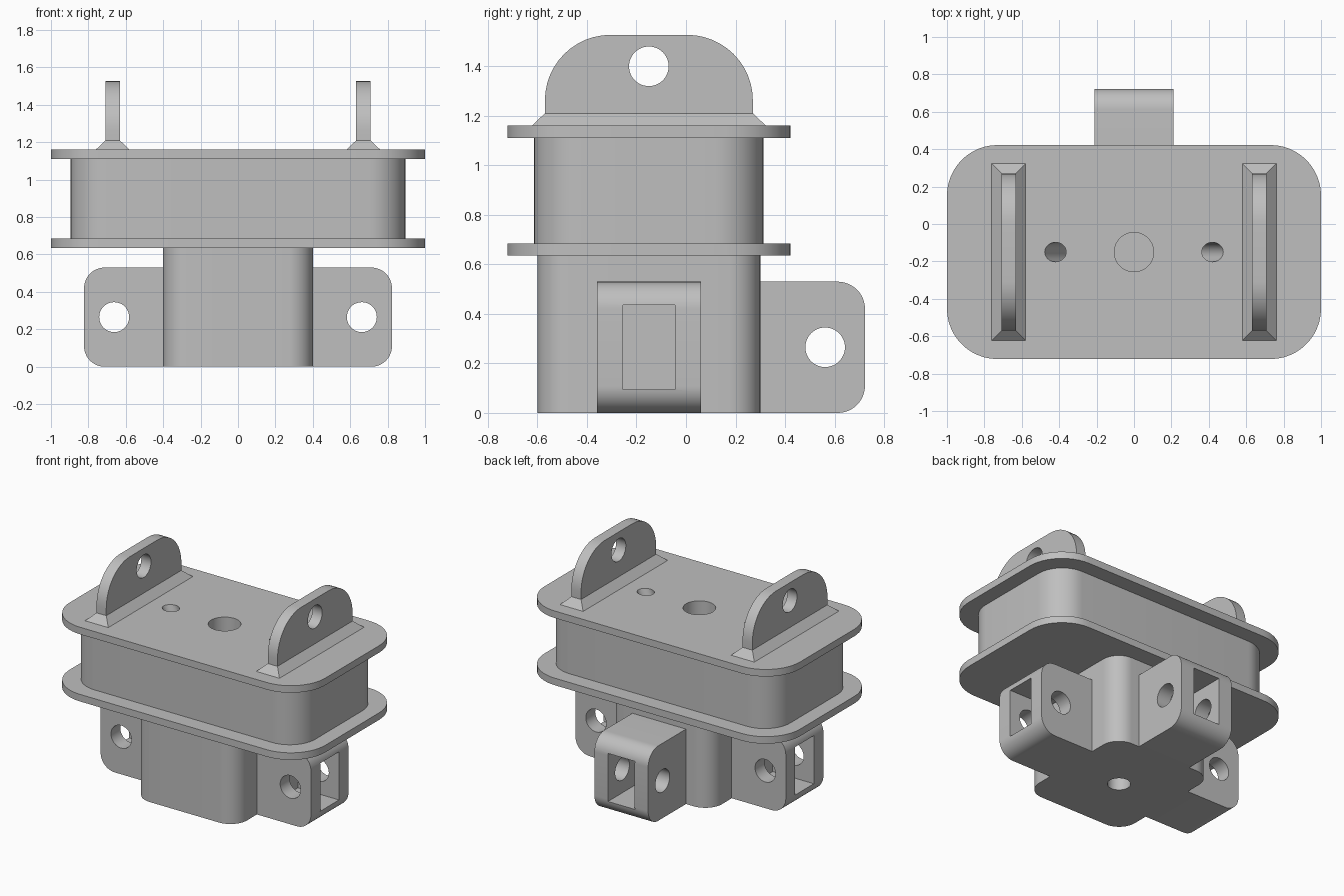
import bpy
import bmesh
from math import sin, cos, pi, radians
from mathutils import Matrix, Vector

default = bpy.data.objects.get("Cube")
if default:
    bpy.data.objects.remove(default, do_unlink=True)

CY = -0.15          # centre line of the body in y

grey = bpy.data.materials.new("plain grey")
grey.use_nodes = True
grey.diffuse_color = (0.52, 0.52, 0.52, 1)
grey.node_tree.nodes["Principled BSDF"].inputs["Base Color"].default_value = (0.52, 0.52, 0.52, 1)


def finish(name, bm, matrix=Matrix()):
    bmesh.ops.transform(bm, matrix=matrix, verts=bm.verts)
    bmesh.ops.recalc_face_normals(bm, faces=bm.faces)
    mesh = bpy.data.meshes.new(name)
    bm.to_mesh(mesh)
    bm.free()
    mesh.materials.append(grey)
    ob = bpy.data.objects.new(name, mesh)
    bpy.context.collection.objects.link(ob)
    return ob


def outline(x0, x1, y0, y1, radii, steps=12):
    """Rectangle with a radius per corner, from lower left, anticlockwise."""
    pts = []
    corners = [(x0, y0, 1, 1), (x1, y0, -1, 1), (x1, y1, -1, -1), (x0, y1, 1, -1)]
    for i, ((x, y, sx, sy), r) in enumerate(zip(corners, radii)):
        if r == 0:
            pts.append((x, y))
            continue
        for k in range(steps + 1):
            a = pi + (i + k / steps) * pi / 2
            pts.append((x + sx * r + r * cos(a), y + sy * r + r * sin(a)))
    return pts


def prism(name, pts, lo, hi, matrix=Matrix()):
    """Extrude a flat outline from lo to hi along local z."""
    bm = bmesh.new()
    face = bm.faces.new([bm.verts.new((x, y, lo)) for x, y in pts])
    new = bmesh.ops.extrude_face_region(bm, geom=[face])["geom"]
    moved = [g for g in new if isinstance(g, bmesh.types.BMVert)]
    bmesh.ops.translate(bm, verts=moved, vec=(0, 0, hi - lo))
    return finish(name, bm, matrix)


def cylinder(radius, length, centre, matrix=Matrix(), tilt=Matrix()):
    bm = bmesh.new()
    bmesh.ops.create_cone(bm, cap_ends=True, segments=48, radius1=radius,
                          radius2=radius, depth=length)
    return finish("cutter", bm, matrix @ Matrix.Translation(centre) @ tilt)


def cut(targets, cutters):
    for target in targets:
        bpy.context.view_layer.objects.active = target
        for cutter in cutters:
            mod = target.modifiers.new("cut", "BOOLEAN")
            mod.operation = "DIFFERENCE"
            mod.solver = "EXACT"
            mod.object = cutter
            bpy.ops.object.modifier_apply(modifier=mod.name)
    for cutter in cutters:
        bpy.data.objects.remove(cutter, do_unlink=True)


def slab(name, half_x, half_y, radius, lo, hi):
    pts = outline(-half_x, half_x, CY - half_y, CY + half_y, [radius] * 4)
    return prism(name, pts, lo, hi)


parts = []

# Main stack: lower block, two flanges and the body between them
block = slab("lower_block", 0.40, 0.45, 0.13, 0, 0.635)
lower_flange = slab("lower_flange", 1.0, 0.572, 0.27, 0.635, 0.685)
body = slab("body", 0.895, 0.463, 0.20, 0.685, 1.11)
upper_flange = slab("upper_flange", 1.0, 0.572, 0.27, 1.11, 1.16)
parts += [block, lower_flange, body, upper_flange]

# Blind holes in the top and the bottom; the small pair leans inwards
top_cutters = [cylinder(0.105, 0.5, (0, CY, 1.1))]
for side in (-1, 1):
    lean = Matrix.Rotation(side * radians(25), 4, "Y")
    shift = Matrix.Translation((0, 0, -0.1))
    top_cutters.append(cylinder(0.052, 0.5, (side * 0.42, CY, 1.16), tilt=lean @ shift))
cut([upper_flange, body], top_cutters)
cut([block], [cylinder(0.075, 0.6, (0, CY, 0))])

# Slotted lugs on the left, right and back of the lower block
stand = Matrix.Rotation(pi / 2, 4, "X")
for name, turn, start in (("left_lug", 0, 0.40), ("right_lug", pi, 0.40),
                          ("back_lug", pi / 2, 0.45)):
    place = Matrix.Translation((0, CY, 0)) @ Matrix.Rotation(turn, 4, "Z")
    end = start + 0.423
    lug = prism(name, outline(start, end, 0, 0.53, [0, 0.11, 0.11, 0]),
                -0.21, 0.21, place @ stand)
    slot = prism("cutter", outline(start + 0.1, end + 0.1, 0.095, 0.435, [0] * 4),
                 -0.105, 0.105, place @ stand)
    pin = cylinder(0.08, 1, (start + 0.262, 0, 0.265), place, stand)
    cut([lug], [slot, pin])
    parts.append(lug)

# Upright eyes on sloped feet
upright = Matrix(((0, 0, 1, 0), (1, 0, 0, 0), (0, 1, 0, 0), (0, 0, 0, 1)))
for name, side in (("left", 1), ("right", -1)):
    x = side * 0.67
    eye = prism(name + "_eye", outline(CY - 0.42, CY + 0.42, 1.21, 1.527, [0, 0.265, 0.265, 0]
                                       [:2] and [0, 0, 0.265, 0.265]),
                -0.038, 0.038, Matrix.Translation((x, 0, 0)) @ upright)
    cut([eye], [cylinder(0.08, 0.5, (x, CY, 1.4), tilt=Matrix.Rotation(pi / 2, 4, "Y"))])

    bm = bmesh.new()
    bmesh.ops.create_cube(bm, size=2)
    for v in bm.verts:
        grow = 0 if v.co.z > 0 else 0.053
        v.co = Vector((x + v.co.x * (0.038 + grow), CY + v.co.y * (0.42 + grow),
                       1.185 + v.co.z * 0.025))
    parts += [eye, finish(name + "_eye_foot", bm)]

# Smooth the rounded sides, keep the edges sharp
bpy.ops.object.select_all(action="DESELECT")
for ob in parts:
    ob.select_set(True)
bpy.context.view_layer.objects.active = parts[0]
bpy.ops.object.shade_smooth_by_angle(angle=radians(30))
